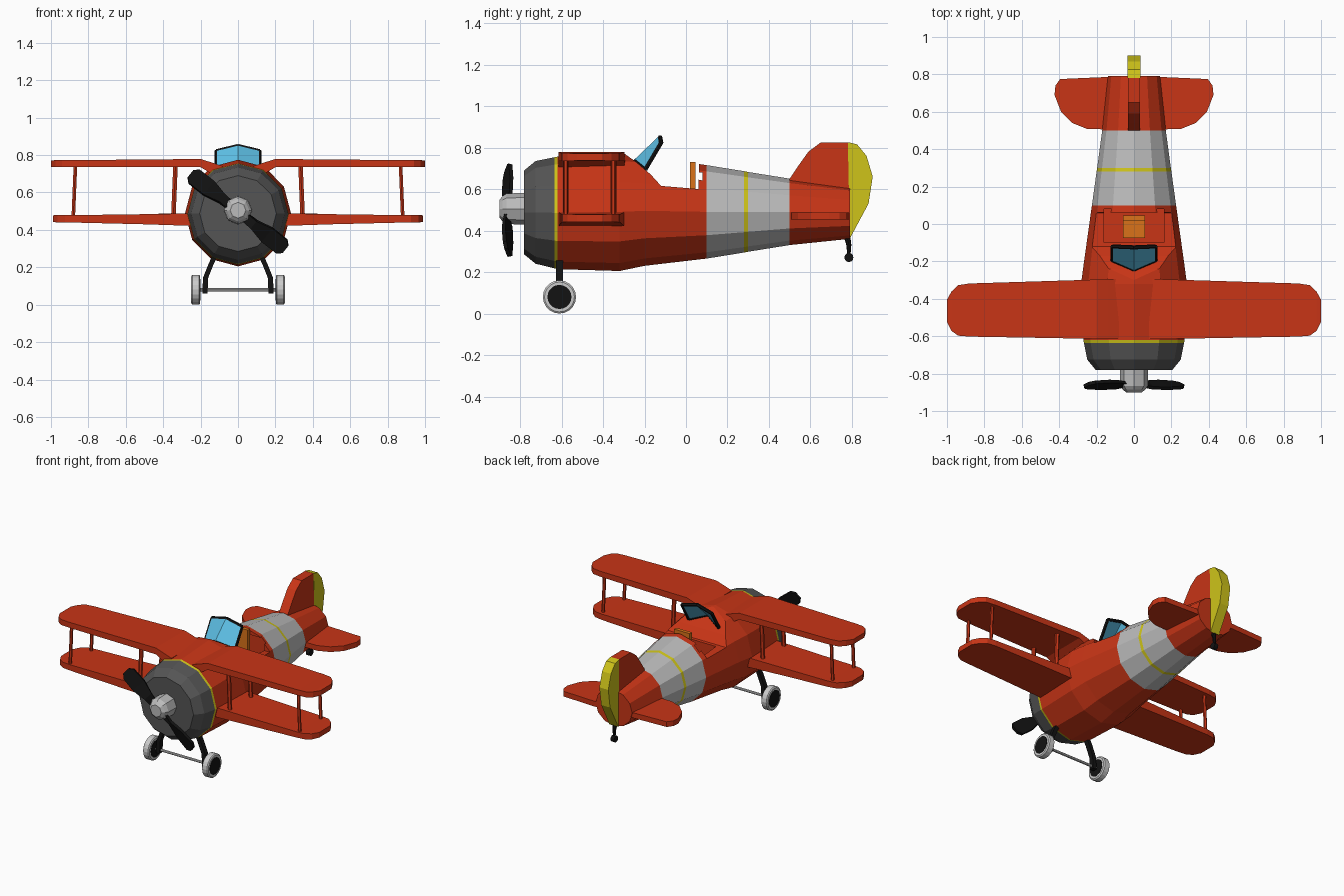
import bpy, bmesh, math
from mathutils import Vector, Matrix

if "Cube" in bpy.data.objects:
    bpy.data.objects.remove(bpy.data.objects["Cube"])


def material(name, rgb):
    m = bpy.data.materials.new(name)
    m.diffuse_color = (*rgb, 1)
    m.use_nodes = True
    m.node_tree.nodes["Principled BSDF"].inputs["Base Color"].default_value = m.diffuse_color
    return m


RED = material("red", (0.58, 0.035, 0.008))
YELLOW = material("yellow", (0.62, 0.55, 0.01))
BLACK = material("black", (0.006, 0.006, 0.006))
DARK = material("dark_grey", (0.09, 0.09, 0.09))
GREY = material("light_grey", (0.5, 0.5, 0.5))
GLASS = material("blue_glass", (0.11, 0.52, 0.78))
ORANGE = material("orange", (0.7, 0.17, 0.01))


def finish(name, bm, mat=None, mirror=False):
    bmesh.ops.recalc_face_normals(bm, faces=bm.faces)
    me = bpy.data.meshes.new(name)
    bm.to_mesh(me)
    bm.free()
    ob = bpy.data.objects.new(name, me)
    bpy.context.collection.objects.link(ob)
    if mat:
        me.materials.append(mat)
    if mirror:
        ob.modifiers.new("mirror", "MIRROR").use_mirror_merge = False
    return ob


def loft(name, rings, mat=None, caps=(True, True), mirror=False):
    bm = bmesh.new()
    rows = [[bm.verts.new(p) for p in r] for r in rings]
    n = len(rows[0])
    for a, b in zip(rows, rows[1:]):
        for i in range(n):
            bm.faces.new((a[i], a[(i + 1) % n], b[(i + 1) % n], b[i]))
    for row, cap in ((rows[0], caps[0]), (rows[-1], caps[1])):
        if cap:
            bm.faces.new(row)
    return finish(name, bm, mat, mirror)


def hoop(y, hw, z0, z1):
    # twelve-sided body section
    return [(hw * math.cos(i * math.pi / 6), y,
             (z0 + z1) / 2 + (z1 - z0) / 2 * math.sin(i * math.pi / 6)) for i in range(12)]


def side_plate(name, pts, hw, mat=None):
    return loft(name, [[(x, y, z) for y, z in pts] for x in (-hw, hw)], mat)


def box(name, x, y, z, mat=None):
    return side_plate(name, [(y[0], z[0]), (y[1], z[0]), (y[1], z[1]), (y[0], z[1])], x, mat)


def rod(name, path, r, mat=None, sides=8, mirror=False):
    # round bar along a path; r is one radius or one per point
    pts = [Vector(p) for p in path]
    rs = r if isinstance(r, (list, tuple)) else [r] * len(pts)
    q = (pts[-1] - pts[0]).to_track_quat("Z", "Y")
    rings = [[p + q @ Vector((k * math.cos(2 * math.pi * i / sides),
                              k * math.sin(2 * math.pi * i / sides), 0))
              for i in range(sides)] for p, k in zip(pts, rs)]
    return loft(name, rings, mat, mirror=mirror)


# Body sections: y, half width, bottom, top
S = {"nose": (-0.78, 0.205, 0.285, 0.69), "lip": (-0.725, 0.25, 0.24, 0.735),
     "cowl": (-0.635, 0.268, 0.218, 0.753), "ring": (-0.62, 0.27, 0.214, 0.756),
     "mid": (-0.32, 0.283, 0.205, 0.775), "belly": (-0.2, 0.267, 0.23, 0.76),
     "back": (0.1, 0.225, 0.265, 0.715), "s1": (0.28, 0.2, 0.294, 0.686),
     "s2": (0.30, 0.197, 0.298, 0.682), "tail": (0.5, 0.17, 0.33, 0.65),
     "end": (0.79, 0.14, 0.36, 0.61)}


def body(name, keys, mat, caps=(False, False)):
    return loft(name, [hoop(*S[k]) for k in keys.split()], mat, caps)


body("engine_cowl", "nose lip cowl", DARK, (True, False))
body("cowl_trim", "cowl ring", YELLOW)
fuselage = body("front_fuselage", "ring mid belly back", RED, (True, True))
body("grey_band_front", "back s1", GREY)
body("band_stripe", "s1 s2", YELLOW)
body("grey_band_rear", "s2 tail", GREY)
body("tail_fuselage", "tail end", RED, (False, True))

# Cockpit: cut the deck down, then hollow the inside
deck = side_plate("deck_cutter", [(-0.31, 0.95), (-0.31, 0.78), (-0.24, 0.73), (-0.17, 0.67),
                                  (-0.12, 0.615), (0.06, 0.60), (0.068, 0.95)], 0.5)
hollow = box("hollow_cutter", 0.16, (-0.1, 0.08), (0.40, 0.68))
for cutter in (deck, hollow):
    mod = fuselage.modifiers.new("cut", "BOOLEAN")
    mod.operation, mod.solver, mod.object = "DIFFERENCE", "EXACT", cutter
    cutter.hide_render = True
    bpy.context.view_layer.objects.active = fuselage
    bpy.ops.object.modifier_apply(modifier=mod.name)
    bpy.data.objects.remove(cutter)
box("seat_back", 0.06, (0.02, 0.045), (0.40, 0.73), ORANGE)
box("seat_cushion", 0.06, (-0.075, 0.02), (0.40, 0.50), ORANGE)

# Vee windshield
b0, b1 = Vector((0, -0.245, 0.735)), Vector((0.115, -0.195, 0.695))
t0, t1 = Vector((0, -0.125, 0.85)), Vector((0.115, -0.12, 0.822))
thick = Vector((0, 0.006, -0.005))
loft("windshield_glass", [[p + s * thick for p in (b0, b1, t1, t0)] for s in (-1, 1)],
     GLASS, mirror=True)
for name, a, b in (("top", t0, t1), ("side", t1, b1), ("bottom", b1, b0)):
    rod("windshield_frame_" + name, [a, b], 0.011, BLACK, 6, mirror=True)


def wing(name, stations):
    # x, front y, rear y, bottom, top
    return loft(name, [[(x, a, lo), (x, b, lo), (x, b, hi), (x, a, hi)]
                       for x, a, b, lo, hi in stations], RED, mirror=True)


wing("upper_wing", [(0.08, -0.615, -0.295, 0.68, 0.74), (0.14, -0.615, -0.295, 0.70, 0.76),
                    (0.2, -0.614, -0.297, 0.735, 0.779), (0.88, -0.602, -0.318, 0.735, 0.773),
                    (0.94, -0.597, -0.327, 0.735, 0.773), (0.975, -0.572, -0.36, 0.735, 0.773),
                    (1.0, -0.525, -0.405, 0.737, 0.771)])
wing("lower_wing", [(0.2, -0.612, -0.297, 0.42, 0.489), (0.5, -0.608, -0.307, 0.43, 0.484),
                    (0.87, -0.6, -0.318, 0.439, 0.479), (0.925, -0.595, -0.327, 0.44, 0.479),
                    (0.965, -0.57, -0.36, 0.44, 0.479), (0.99, -0.525, -0.405, 0.442, 0.478)])
for x, r in ((0.34, 0.014), (0.875, 0.011)):
    for y in (-0.58, -0.35):
        rod("wing_strut", [(x + 0.006, y, 0.46), (x - 0.006, y, 0.75)], r, RED, 6, mirror=True)

# Tailplane, fin and rudder
plan = [(0.1, 0.505), (0.25, 0.508), (0.33, 0.54), (0.39, 0.60), (0.425, 0.69),
        (0.42, 0.74), (0.395, 0.775), (0.1, 0.788)]
loft("tailplane", [[(x, y, z) for x, y in plan] for z in (0.452, 0.488)], RED, mirror=True)
side_plate("fin", [(0.5, 0.60), (0.5, 0.65), (0.54, 0.71), (0.59, 0.78), (0.65, 0.825),
                   (0.78, 0.825), (0.788, 0.55)], 0.033, RED)
side_plate("rudder", [(0.78, 0.826), (0.825, 0.815), (0.87, 0.76), (0.9, 0.66),
                      (0.88, 0.53), (0.79, 0.362)], 0.034, YELLOW)
rod("tail_skid_leg", [(0, 0.77, 0.40), (0, 0.785, 0.33), (0, 0.785, 0.27)],
    [0.018, 0.012, 0.007], BLACK)
rod("tail_wheel", [(-0.014, 0.785, 0.27), (0.014, 0.785, 0.27)], 0.022, BLACK, 12)

# Propeller and hub
rod("propeller_hub", [(0, -0.77, 0.505), (0, -0.865, 0.505), (0, -0.885, 0.505),
                      (0, -0.90, 0.505)], [0.076, 0.074, 0.06, 0.042], GREY, 8)
half = [(0.325, 0.024, 0.3), (0.3, 0.048, 0.3), (0.2, 0.05, 0.4), (0.11, 0.03, 0.6)]
blade = [(-r, w, -t) for r, w, t in half] + half[::-1]
turn = Matrix.Translation((0, -0.86, 0.498)) @ Matrix.Rotation(math.radians(38.5), 4, "Y")
rings = []
for r, w, t in blade:
    tilt = turn @ Matrix.Translation((r, 0, 0)) @ Matrix.Rotation(t, 4, "X")
    rings.append([tilt @ Vector((0, a * 0.009, b * w))
                  for a, b in ((-1, -1), (1, -1), (1, 1), (-1, 1))])
loft("propeller", rings, BLACK)

# Landing gear
rod("wheel_axle", [(-0.21, -0.61, 0.08), (0.21, -0.61, 0.08)], 0.009)
rod("wheel_rim", [(x, -0.61, 0.08) for x in (0.202, 0.208, 0.244, 0.25)],
    [0.072, 0.08, 0.08, 0.072], None, 20, mirror=True)
rod("wheel_disc", [(0.2, -0.61, 0.08), (0.252, -0.61, 0.08)], 0.058, BLACK, 20, mirror=True)
loft("gear_leg", [[(x + a * 0.014, -0.61 + b * 0.016, z) for a, b in
                   ((-1, -1), (1, -1), (1, 1), (-1, 1))]
                  for x, z in ((0.115, 0.28), (0.145, 0.215), (0.173, 0.145), (0.177, 0.06))],
     BLACK, mirror=True)
